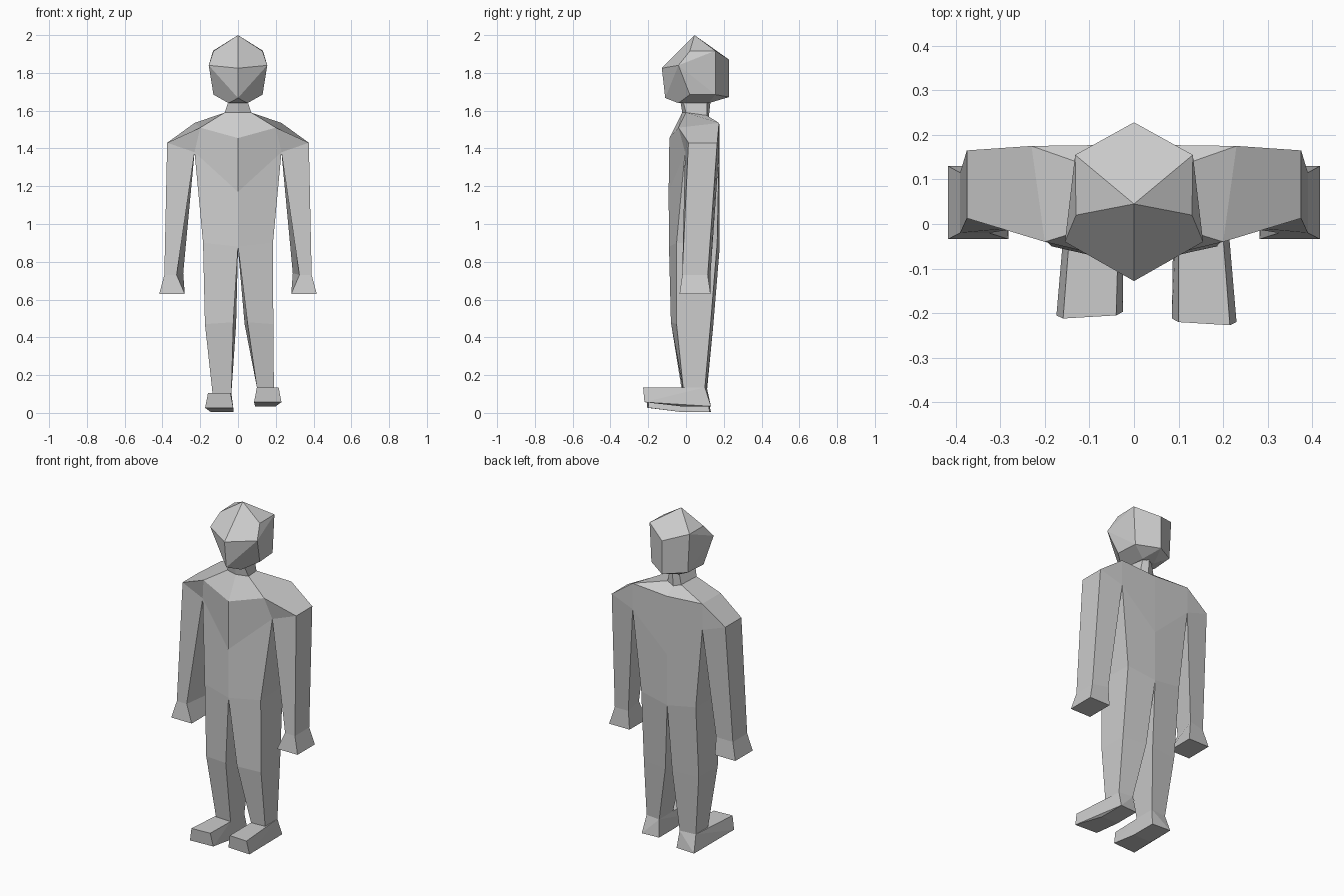
import bpy, bmesh

cube = bpy.data.objects.get("Cube")
if cube:
    bpy.data.objects.remove(cube)

# One plain grey for the whole figure
grey = bpy.data.materials.new("plain grey")
grey.use_nodes = True
GREY = (0.6, 0.6, 0.6, 1)
grey.diffuse_color = GREY
grey.node_tree.nodes["Principled BSDF"].inputs["Base Color"].default_value = GREY


def finish(name, bm):
    bmesh.ops.remove_doubles(bm, verts=bm.verts, dist=0.0005)
    bmesh.ops.recalc_face_normals(bm, faces=bm.faces)
    mesh = bpy.data.meshes.new(name)
    bm.to_mesh(mesh)
    bm.free()
    mesh.materials.append(grey)
    obj = bpy.data.objects.new(name, mesh)
    bpy.context.collection.objects.link(obj)
    return obj


def strip(bm, a, b, closed):
    """Bridge two matching rows of points with quads, merging repeated points."""
    n = len(a)
    for i in range(n if closed else n - 1):
        j = (i + 1) % n
        corners = list(dict.fromkeys((a[i], a[j], b[j], b[i])))
        if len(corners) > 2:
            bm.faces.new([bm.verts.new(p) for p in corners])


def loft(bm, rings, closed=True):
    for a, b in zip(rings, rings[1:]):
        strip(bm, a, b, closed)


def flip(points, side):
    return [(side * x, y, z) for x, y, z in points]


def hull(name, points):
    bm = bmesh.new()
    for p in points:
        bm.verts.new(p)
    bmesh.ops.remove_doubles(bm, verts=bm.verts, dist=0.0005)
    bmesh.ops.convex_hull(bm, input=bm.verts)
    bmesh.ops.dissolve_limit(bm, angle_limit=0.06, verts=bm.verts, edges=bm.edges)
    return finish(name, bm)


# Head: faceted block with a pointed crown
head_middle = [(0, 0.045, 2), (0, -0.128, 1.825), (0, -0.11, 1.667),
               (0, 0.228, 1.87), (0, 0.228, 1.672)]
head_side = [(0.13, 0.02, 1.915), (0.155, -0.04, 1.84), (0.13, 0.02, 1.685),
             (0.132, 0.155, 1.917), (0.12, 0.155, 1.685),
             (0.05, -0.04, 1.64), (0.04, 0.12, 1.64)]
hull("head", head_middle + head_side + flip(head_side, -1))

# Shared joints, written for the +x side
shoulder_front, shoulder_back = (0.2, -0.04, 1.51), (0.23, 0.175, 1.535)
armpit_front, armpit_back = (0.23, -0.005, 1.38), (0.23, 0.175, 1.38)
hip = [(0, -0.09, 0.88), (0.185, -0.05, 0.9), (0.18, 0.165, 0.9), (0, 0.178, 0.87)]

# Torso and neck: half rows from the front middle to the back middle
neck_top = [(0, -0.03, 1.65), (0.05, -0.015, 1.65), (0.03, 0.11, 1.65), (0, 0.13, 1.65)]
neck_base = [(0, -0.02, 1.59), (0.07, 0, 1.59), (0.045, 0.11, 1.575), (0, 0.12, 1.56)]
chest = [(0, -0.088, 1.455), shoulder_front, shoulder_back, (0, 0.178, 1.52)]
ribs = [(0, -0.092, 1.17), armpit_front, armpit_back, (0, 0.178, 1.17)]
bm = bmesh.new()
for side in (1, -1):
    loft(bm, [flip(r, side) for r in (neck_top, neck_base, chest)], closed=False)
    for i in (0, 2):
        strip(bm, flip(chest[i:i + 2], side), flip(ribs[i:i + 2], side), False)
    loft(bm, [flip(r, side) for r in (ribs, hip)], closed=False)
finish("torso", bm)

# Arms: shoulder wedge, sleeve, flared hand
arm_top = [armpit_front, (0.375, 0.013, 1.43), (0.375, 0.165, 1.43), armpit_back]
wrist = [(0.325, -0.02, 0.73), (0.39, -0.02, 0.73), (0.39, 0.115, 0.73), (0.29, 0.13, 0.74)]
hand = [(0.282, -0.034, 0.63), (0.417, -0.034, 0.63), (0.417, 0.13, 0.63), (0.282, 0.13, 0.63)]
wedge = [shoulder_front, shoulder_front, shoulder_back, shoulder_back]
for side, label in ((1, "left"), (-1, "right")):
    bm = bmesh.new()
    strip(bm, flip(wedge, side), flip(arm_top, side), False)
    loft(bm, [flip(r, side) for r in (arm_top, wrist, hand)])
    bm.faces.new([bm.verts.new(p) for p in flip(hand, side)])
    finish(label + "_arm", bm)

# Legs and feet: knee and ankle spans differ because the stance is uneven
#          side, label, knee inner/outer, ankle inner/outer, toe inner/outer, toe y, lift
stances = ((1, "left", 0.05, 0.187, 0.1, 0.19, 0.085, 0.23, -0.22, 0.035),
           (-1, "right", 0.025, 0.175, 0.035, 0.135, 0.025, 0.174, -0.205, 0.005))
for side, label, k0, k1, a0, a1, t0, t1, toe, lift in stances:
    knee = [(k0, -0.08, 0.48), (k1, -0.05, 0.47), (k1, 0.13, 0.47), (k0 - 0.015, 0.145, 0.47)]
    top = 0.1 + lift
    ankle = [(a0, -0.02, top), (a1, -0.015, top), (a1, 0.1, top), (a0, 0.11, top)]
    bm = bmesh.new()
    loft(bm, [flip(r, side) for r in (hip, knee, ankle)])
    finish(label + "_leg", bm)
    toes = [(t0, toe + 0.008, lift + 0.022), (t1, toe, lift + 0.022),
            (t0 + 0.015, toe, top), (t1 - 0.015, toe - 0.007, top)]
    heel = [(a0 - 0.01, 0.125, lift), (a1 + 0.01, 0.132, lift),
            (a0 - 0.01, -0.03, lift), (a1 + 0.01, -0.03, lift)]
    hull(label + "_foot", flip(ankle + toes + heel, side))
